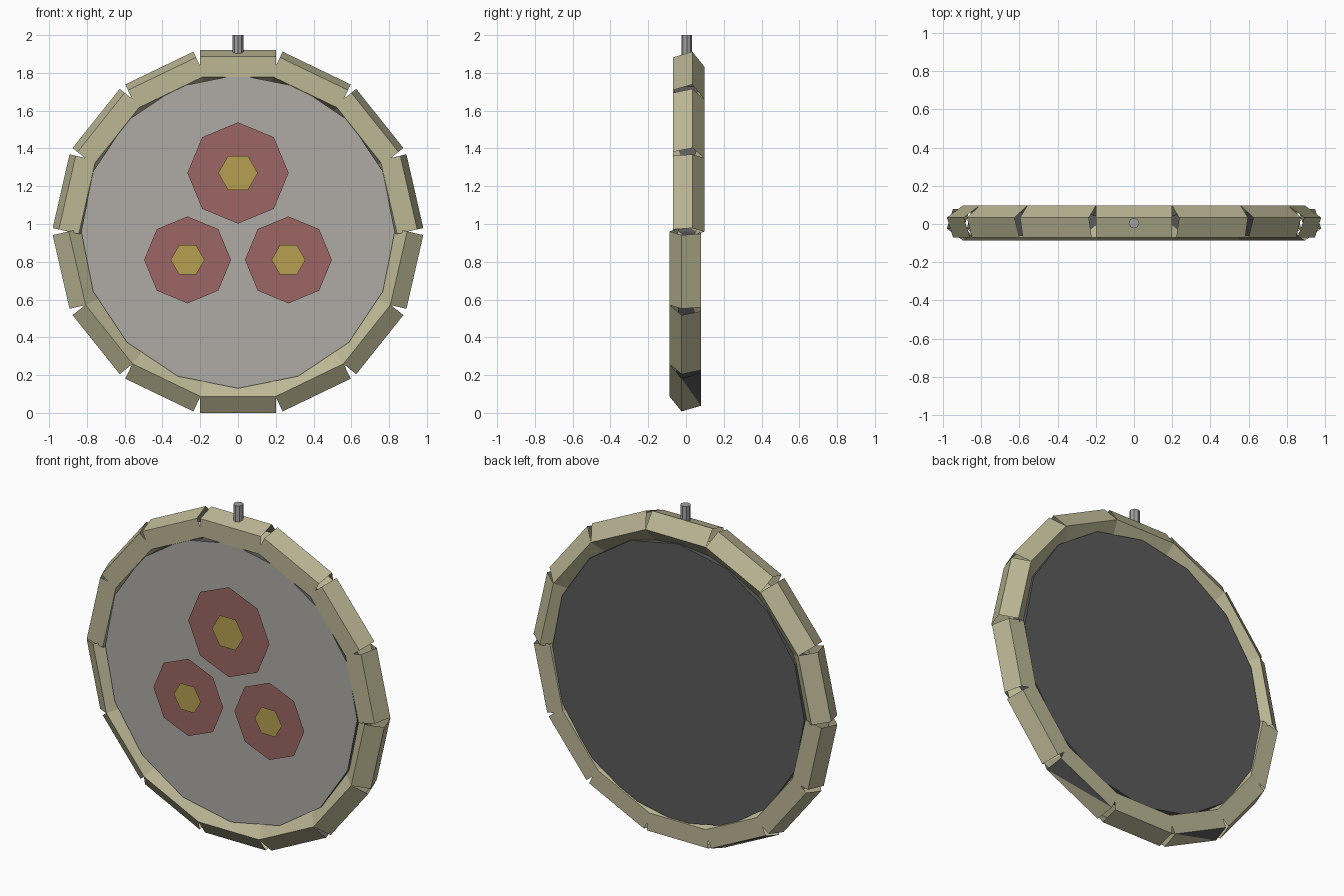
import bpy, bmesh
from math import sin, cos, tau
from mathutils import Vector

cube = bpy.data.objects.get("Cube")
if cube:
    bpy.data.objects.remove(cube)

CENTRE = Vector((0, 0.005, 0.96))
RING_RADIUS = 0.873
TUBE_RADIUS = 0.092
SEGMENTS = 14


def material(name, srgb):
    mat = bpy.data.materials.new(name)
    mat.use_nodes = True
    colour = [(c / 255) ** 2.2 for c in srgb] + [1]
    mat.diffuse_color = colour
    mat.node_tree.nodes["Principled BSDF"].inputs["Base Color"].default_value = colour
    return mat


olive = material("pale olive", (187, 182, 148))
grey = material("warm grey", (173, 170, 165))
dark = material("dark grey", (92, 92, 92))
red = material("dusty red", (153, 102, 99))
yellow = material("mustard", (180, 158, 82))
metal = material("metal grey", (160, 160, 160))


def finish(name, bm, *mats):
    mesh = bpy.data.meshes.new(name)
    bm.to_mesh(mesh)
    bm.free()
    for mat in mats:
        mesh.materials.append(mat)
    obj = bpy.data.objects.new(name, mesh)
    bpy.context.collection.objects.link(obj)


def polygon(bm, x, y, z, radius, sides):
    """Regular polygon facing the front."""
    return bm.faces.new([bm.verts.new((x + radius * cos(tau * i / sides), y,
                                       z + radius * sin(tau * i / sides)))
                         for i in range(sides)])


def plate(name, x, y, z, radius, sides, mat):
    bm = bmesh.new()
    polygon(bm, x, y, z, radius, sides)
    finish(name, bm, mat)


def ring_segment(name, angle, flip, patched):
    """Straight open five-sided tube along the rim, optionally with a dark patch."""
    out = Vector((cos(angle), 0, sin(angle)))
    along = Vector((-sin(angle), 0, cos(angle)))
    axis = CENTRE + out * RING_RADIUS
    bm = bmesh.new()
    ends = []
    for t in (-0.2, 0.2):
        ends.append([bm.verts.new(axis + along * t
                                  + Vector((0, flip * TUBE_RADIUS * cos(tau * k / 5), 0))
                                  + out * TUBE_RADIUS * sin(tau * k / 5)) for k in range(5)])
    if along.z < 0:
        ends.reverse()
    low, high = ends
    for k in range(5):
        n = (k + 1) % 5
        if patched and k == 1:
            # outer back side, split corner to corner
            bm.faces.new((low[k], low[n], high[k]))
            bm.faces.new((low[n], high[n], high[k])).material_index = 1
        else:
            bm.faces.new((low[k], low[n], high[n], high[k]))
    for face in bm.faces:
        face.normal_update()
        if face.normal.dot(face.calc_center_median() - axis) < 0:
            face.normal_flip()
    finish(name, bm, olive, dark)


# Rim: the lower half is the upper half turned over
for i in range(SEGMENTS):
    flip = 1 if i < SEGMENTS // 2 else -1
    ring_segment(f"rim_segment_{i + 1}", (i + 0.5) * tau / SEGMENTS, flip, i in (9, 11))

# Thick disc: grey front, dark wall and back
bm = bmesh.new()
front = polygon(bm, 0, -0.064, CENTRE.z, 0.83, 16)
back = bmesh.ops.extrude_face_region(bm, geom=[front], use_keep_orig=True)["geom"]
bmesh.ops.translate(bm, vec=(0, 0.136, 0),
                    verts=[v for v in back if isinstance(v, bmesh.types.BMVert)])
bmesh.ops.recalc_face_normals(bm, faces=bm.faces)
for face in bm.faces:
    face.material_index = 0 if face.normal.y < -0.5 else 1
finish("disc", bm, grey, dark)

# Three red octagons with yellow hexagon centres
for name, x, z, outer, inner in (("top", 0, 1.27, 0.268, 0.105),
                                 ("left", 0.267, 0.81, 0.23, 0.09),
                                 ("right", -0.267, 0.81, 0.23, 0.09)):
    plate(name + "_octagon", x, -0.086, z, outer, 8, red)
    plate(name + "_hexagon", x, -0.096, z, inner, 6, yellow)

# Hanging pin
bm = bmesh.new()
pin = bmesh.ops.create_cone(bm, cap_ends=True, segments=8, radius1=0.028,
                            radius2=0.028, depth=0.14)
bmesh.ops.translate(bm, vec=(0, CENTRE.y, 1.93), verts=pin["verts"])
finish("hanging_pin", bm, metal)
